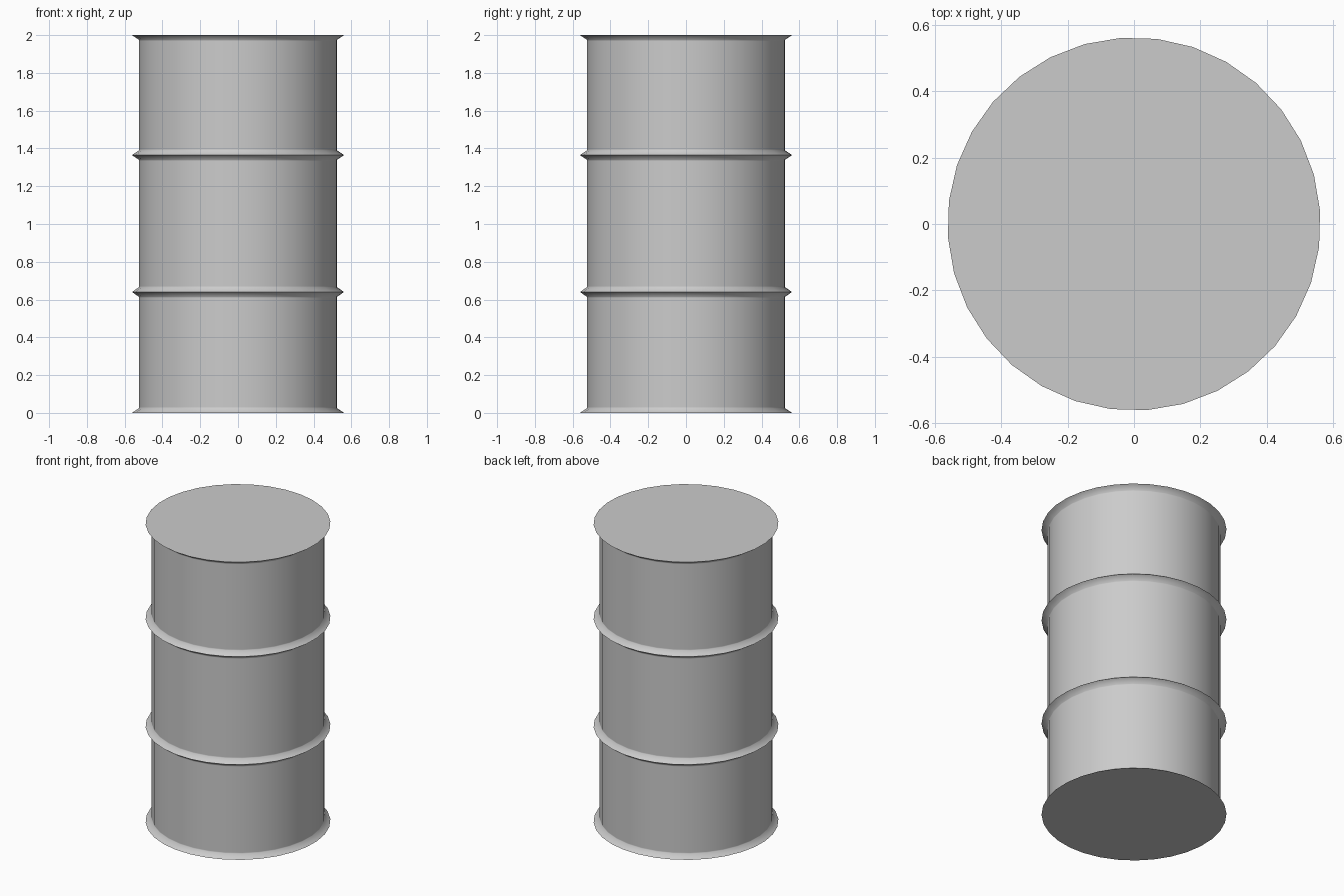
import bpy, bmesh
from math import radians, cos, sin, tau

if "Cube" in bpy.data.objects:
    bpy.data.objects.remove(bpy.data.objects["Cube"])

SIDES, PHASE = 32, radians(4.1)
BODY, RIM = 0.526, 0.563
HALF, HOLD = 0.025, 0.031   # half height of a hoop, and its holding loop


def hoop(z):
    """Profile points of a pointed hoop around the drum."""
    return [(BODY, z - HOLD), (BODY, z - HALF), (RIM, z),
            (BODY, z + HALF), (BODY, z + HOLD)]


# Side profile: flared bottom lip, two hoops, flared top lip
profile = ([(RIM, 0), (BODY, HALF), (BODY, HOLD)]
           + hoop(0.64) + hoop(1.365)
           + [(BODY, 2 - HOLD), (BODY, 2 - HALF), (RIM, 2)])

# Spin the profile into rings
bm = bmesh.new()
rings = []
for r, z in profile:
    angles = [PHASE + tau * i / SIDES for i in range(SIDES)]
    rings.append([bm.verts.new((r * cos(a), r * sin(a), z)) for a in angles])
for low, high in zip(rings, rings[1:]):
    for i in range(SIDES):
        j = (i + 1) % SIDES
        bm.faces.new((low[i], low[j], high[j], high[i]))

# Flat lid and base
bm.faces.new(rings[-1])
bm.faces.new(rings[0][::-1])

mesh = bpy.data.meshes.new("drum")
bm.to_mesh(mesh)
bm.free()
drum = bpy.data.objects.new("drum", mesh)
bpy.context.collection.objects.link(drum)

# Smooth walls, sharp hoop tips and lid edges
bpy.context.view_layer.objects.active = drum
drum.select_set(True)
bpy.ops.object.shade_smooth_by_angle(angle=radians(70))
